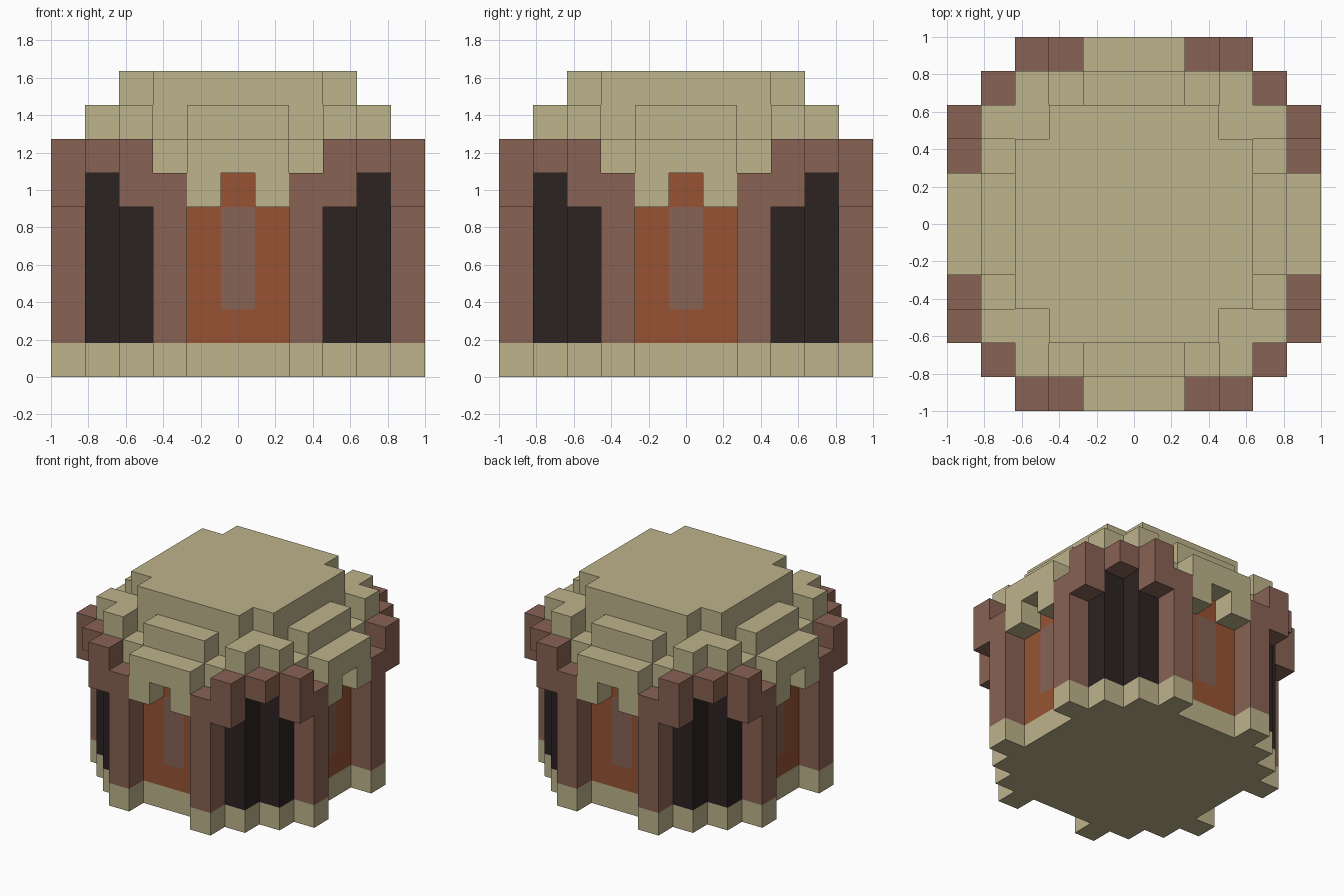
import bpy
import bmesh
from mathutils import Vector

if "Cube" in bpy.data.objects:
    bpy.data.objects.remove(bpy.data.objects["Cube"], do_unlink=True)

UNIT = 2 / 11  # edge length of one block


def linear(c):
    c /= 255
    return c / 12.92 if c <= 0.04045 else ((c + 0.055) / 1.055) ** 2.4


def material(name, *rgb):
    colour = [linear(c) for c in rgb] + [1]
    mat = bpy.data.materials.new(name)
    mat.use_nodes = True
    mat.diffuse_color = colour
    bsdf = next(n for n in mat.node_tree.nodes if n.type == 'BSDF_PRINCIPLED')
    bsdf.inputs["Base Color"].default_value = colour
    bsdf.inputs["Roughness"].default_value = 0.9
    return mat


sand = material("sandstone", 189, 179, 139)
brown = material("brown_stone", 137, 98, 84)
dark = material("dark_recess", 44, 35, 34)
rust = material("rust_panel", 151, 84, 51)
glass = material("dull_window", 134, 99, 85)

cells = {}


def fill(part, xs, ys, zs):
    """Fill a block range, repeated on all four sides and mirrored."""
    for x in range(xs[0], xs[-1] + 1):
        for y in range(ys[0], ys[-1] + 1):
            for z in range(zs[0], zs[-1] + 1):
                for a, b in ((x, y), (y, x)):
                    for sx in (-1, 1):
                        for sy in (-1, 1):
                            cells[a * sx, b * sy, z] = part


# Stepped plinth with feet under the pillars
fill("base", (0, 3), (0, 4), (0,))
fill("base", (2,), (5,), (0,))

# Dark core, showing in the corner recesses
fill("corner_recesses", (0, 3), (0, 4), (1, 5))

# Panel and window in the middle of each side
fill("side_panels", (0, 1), (4,), (1, 4))
fill("side_panels", (0,), (4,), (5,))
fill("windows", (0,), (4,), (2, 4))

# Pillars and the arches that span the corners
fill("pillars", (2,), (5,), (1, 5))
fill("corner_arches", (3,), (5,), (5, 6))
fill("corner_arches", (4,), (4,), (6,))

# Notched canopy over each panel
fill("canopies", (1,), (5,), (5, 6))
fill("canopies", (0,), (5,), (6,))

# Stepped roof with raised ledges and corner blocks
fill("roof", (0, 3), (0, 4), (6,))
fill("roof", (0, 3), (0, 3), (7,))
fill("roof", (0, 1), (4,), (7,))
fill("roof", (3,), (4,), (7,))
fill("roof", (0, 2), (0, 3), (8,))


def build(part, mat):
    """Make the outer skin of one part as clean flat faces."""
    bm = bmesh.new()
    for cell, owner in cells.items():
        if owner != part:
            continue
        centre = Vector(cell) + Vector((0, 0, 0.5))
        for axis in range(3):
            for sign in (-1, 1):
                n, u, v = Vector(), Vector(), Vector()
                n[axis], u[(axis + 1) % 3], v[(axis + 2) % 3] = sign, 0.5, 0.5
                if tuple(int(c) for c in Vector(cell) + n) in cells:
                    continue
                mid = centre + n / 2
                corners = [mid - u - v, mid + u - v, mid + u + v, mid - u + v]
                bm.faces.new([bm.verts.new(c * UNIT) for c in corners[::sign]])
    bmesh.ops.remove_doubles(bm, verts=bm.verts, dist=0.001)
    bmesh.ops.dissolve_limit(bm, angle_limit=0.01, verts=bm.verts, edges=bm.edges)
    mesh = bpy.data.meshes.new(part)
    bm.to_mesh(mesh)
    bm.free()
    mesh.materials.append(mat)
    bpy.context.collection.objects.link(bpy.data.objects.new(part, mesh))


for part, mat in (("base", sand), ("corner_recesses", dark),
                  ("side_panels", rust), ("windows", glass),
                  ("pillars", brown), ("corner_arches", brown),
                  ("canopies", sand), ("roof", sand)):
    build(part, mat)
